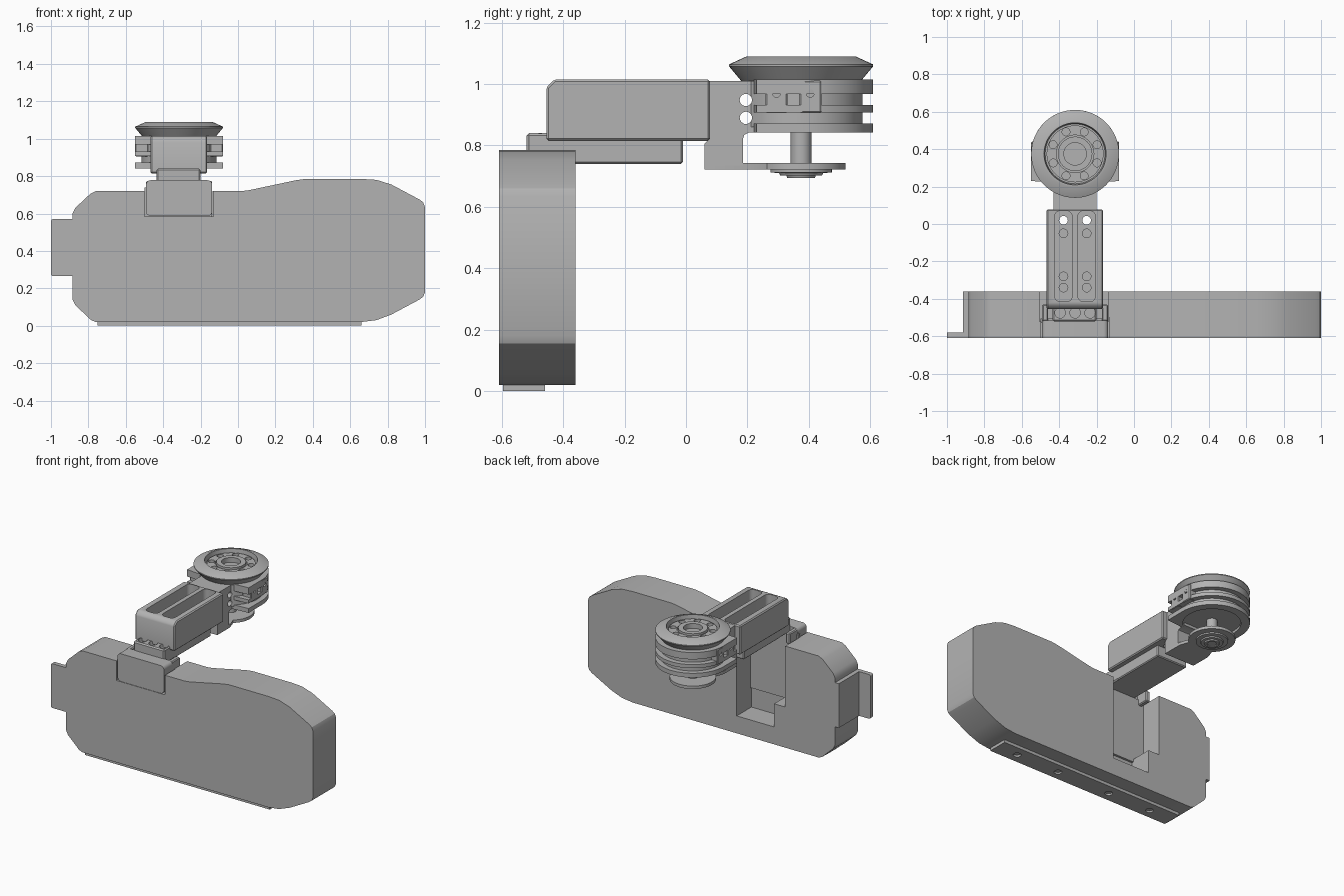
import bpy, bmesh, math
from mathutils import Matrix

cube = bpy.data.objects.get("Cube")
if cube:
    bpy.data.objects.remove(cube, do_unlink=True)

grey = bpy.data.materials.new("plain grey")
grey.use_nodes = True
GREY = (0.45, 0.45, 0.45, 1)
grey.diffuse_color = GREY
grey.node_tree.nodes["Principled BSDF"].inputs["Base Color"].default_value = GREY

CX, CY = -0.315, 0.375      # wheel axis
TAU = 2 * math.pi


def finish(name, bm):
    bmesh.ops.recalc_face_normals(bm, faces=bm.faces)
    mesh = bpy.data.meshes.new(name)
    bm.to_mesh(mesh)
    bm.free()
    mesh.materials.append(grey)
    ob = bpy.data.objects.new(name, mesh)
    bpy.context.collection.objects.link(ob)
    smooth(ob)
    return ob


def smooth(ob):
    bpy.ops.object.select_all(action='DESELECT')
    ob.select_set(True)
    bpy.context.view_layer.objects.active = ob
    bpy.ops.object.shade_smooth_by_angle(angle=math.radians(30))


def prism(name, pts, axis, lo, hi, bevel=0):
    """Extrude a flat outline along an axis."""
    place = {'x': lambda a, b, t: (t, a, b),
             'y': lambda a, b, t: (a, t, b),
             'z': lambda a, b, t: (a, b, t)}[axis]
    bm = bmesh.new()
    rings = [[bm.verts.new(place(a, b, t)) for a, b in pts] for t in (lo, hi)]
    for ring in rings:
        bm.faces.new(ring)
    n = len(pts)
    for i in range(n):
        j = (i + 1) % n
        bm.faces.new((rings[0][i], rings[0][j], rings[1][j], rings[1][i]))
    if bevel:
        bmesh.ops.recalc_face_normals(bm, faces=bm.faces)
        bmesh.ops.bevel(bm, geom=bm.edges[:], offset=bevel, segments=1, affect='EDGES')
    return finish(name, bm)


def box(name, x, y, z, bevel=0):
    pts = [(x[0], y[0]), (x[1], y[0]), (x[1], y[1]), (x[0], y[1])]
    return prism(name, pts, 'z', z[0], z[1], bevel)


def arc(cx, cy, r, a0=0, a1=360, n=48):
    full = a1 - a0 == 360
    steps = n if full else n + 1
    return [(cx + r * math.cos(math.radians(a0 + (a1 - a0) * i / n)),
             cy + r * math.sin(math.radians(a0 + (a1 - a0) * i / n))) for i in range(steps)]


def disc(name, x, y, r, z, n=48):
    return prism(name, arc(x, y, r, n=n), 'z', z[0], z[1])


def rounded(x, y, r, n=5):
    """Rounded rectangle outline."""
    return (arc(x[1] - r, y[1] - r, r, 0, 90, n) + arc(x[0] + r, y[1] - r, r, 90, 180, n)
            + arc(x[0] + r, y[0] + r, r, 180, 270, n) + arc(x[1] - r, y[0] + r, r, 270, 360 - .001, n))


def lathe(name, profile, seg=64):
    bm = bmesh.new()
    vs = [bm.verts.new((r, 0, z)) for r, z in profile]
    es = [bm.edges.new(p) for p in zip(vs, vs[1:])]
    bmesh.ops.spin(bm, geom=vs + es, axis=(0, 0, 1), cent=(0, 0, 0), angle=TAU,
                   steps=seg, use_merge=True)
    bmesh.ops.remove_doubles(bm, verts=bm.verts, dist=1e-5)
    bm.transform(Matrix.Translation((CX, CY, 0)))
    return finish(name, bm)


def cut(ob, *cutters):
    for c in cutters:
        bpy.context.view_layer.objects.active = ob
        mod = ob.modifiers.new("cut", 'BOOLEAN')
        mod.operation, mod.solver, mod.object = 'DIFFERENCE', 'EXACT', c
        bpy.ops.object.modifier_apply(modifier=mod.name)
        bpy.data.objects.remove(c, do_unlink=True)
    smooth(ob)


# Main body with the stepped pocket behind and the notch in front
outline = [(-.76, .02), (-.785, .03), (-.87, .11), (-.885, .14), (-.885, .265), (-.914, .265),
           (-.914, .57), (-.885, .57), (-.885, .6), (-.87, .63), (-.79, .705), (-.76, .72),
           (.02, .72), (.06, .725), (.31, .778), (.36, .785), (.66, .785), (.74, .78), (.82, .755),
           (.97, .675), (.99, .66), (1, .635), (1, .18), (.99, .155), (.97, .14),
           (.82, .06), (.74, .03), (.66, .02)]
body = prism("main_body", outline, 'y', -.61, -.36)
cut(body,
    box("pocket", (-.505, -.135), (-.52, -.3), (.3, 1)),
    box("pocket_foot", (-.42, -.135), (-.52, -.3), (.14, .32)),
    box("notch", (-.5, -.13), (-.7, -.5), (.585, 1)))
prism("end_tab", rounded((-1, -.9), (.265, .57), .012), 'y', -.61, -.58)

# Bottom strip with screw holes
strip = box("bottom_strip", (-.75, .66), (-.597, -.46), (0, .022))
cut(strip, *[disc("hole", x, -.53, .025, (-.01, .012), 20) for x in (.5, .17, -.24, -.57)])

# Insert plate that carries the arm
prism("insert_plate", rounded((-.492, -.138), (.587, .778), .025), 'y', -.61, -.515)
box("insert_back", (-.5, -.14), (-.53, -.505), (.28, .74))
for side in (-1, 1):
    x = CX + side * .16
    box("insert_lug", (x - .016, x + .016), (-.52, -.43), (.7, .775), .006)
tongue = box("tongue", (-.435, -.2), (-.52, -.385), (.74, .84), .008)
cut(tongue, *[disc("hole", CX + dx, -.475, .028, (.81, .9), 24) for dx in (-.08, 0, .08)])

# Arm with two long pockets
box("lower_arm", (-.435, -.2), (-.4, -.01), (.74, .82), .006)
arm = prism("upper_arm", [(-.455, .815), (.078, .815), (.078, 1.015), (-.43, 1.015), (-.455, .99)],
            'x', -.468, -.165, .007)
cutters = []
for x in (CX - .062, CX + .062):
    cutters.append(prism("slot", rounded((x - .047, x + .047), (-.415, .07), .03), 'z', .92, 1.1))
    for y in (.02, -.05, -.28, -.34):
        cutters.append(disc("hole", x, y, .023, (.7 if y > 0 else .905, 1), 24))
cut(arm, *cutters)
box("arm_front_lip", (-.46, -.17), (-.44, -.385), (.822, .842))


def cross_holes():
    return [prism("hole", arc(.195, z, .02, n=24), 'x', -1, 1) for z in (.89, .948)]


# Neck and wheel housing
neck = prism("neck", [(.06, .735), (.185, .735), (.185, .82), (.19, .835), (.205, .842), (.25, .842),
                      (.25, 1.01), (.07, 1.01), (.07, .815), (.06, .805)], 'x', -.43, -.2)
cut(neck, *cross_holes())
core = disc("housing_core", CX, CY, .2, (.86, 1.01), 64)
cut(core, *cross_holes())
dee = arc(CX, CY, .235, 0, 180, 36) + [(CX - .235, .23), (CX - .1, .22), (CX + .1, .22), (CX + .235, .23)]
for name, lo, hi in (("lower_flange", .842, .872), ("middle_flange", .907, .932), ("upper_flange", .968, 1.015)):
    flange = prism(name, dee, 'z', lo, hi)
    if name == "lower_flange":
        cut(flange, disc("recess", CX, CY, .18, (.8, .862)))

# Clamp blocks on both sides of the housing
for side in (-1, 1):
    for y in (.295, .405):
        x = CX + side * .2
        clamp = box("clamp_block", (x - .035, x + .035), (y - .036, y + .036), (.905, 1.012), .005)
        cut(clamp, prism("hole", arc(y, .97, .013, n=16), 'x', x + side * .02, x + side * .1))

# Wheel cap: sloped rim, bearing ring and hollow hub
cap = lathe("wheel_cap", [(0, 1.01), (.195, 1.01), (.235, 1.058), (.235, 1.064), (.178, 1.09), (.166, 1.09),
                          (.16, 1.045), (.152, 1.045), (.152, 1.068), (.1, 1.068), (.1, 1.055),
                          (.092, 1.055), (.092, 1.078), (.06, 1.078), (.06, 1.045), (0, 1.045)])
cut(cap, *[disc("hole", CX + .127 * math.cos(TAU * (i + .5) / 8), CY + .127 * math.sin(TAU * (i + .5) / 8),
                .021, (1.045, 1.2), 20) for i in range(8)])

# Axle, lower bracket and end cap
disc("axle", CX, CY, .034, (.73, .87), 32)
bracket = arc(CX, CY, .145, -50, 230, 40) + [(CX - .115, .2), (CX - .115, .06), (CX + .115, .06), (CX + .115, .2)]
prism("lower_bracket", bracket, 'z', .722, .742)
lathe("axle_cap", [(0, .725), (.1, .725), (.1, .712), (.072, .71), (.068, .702), (.048, .702),
                   (.045, .694), (.03, .694), (.03, .7), (0, .7)])
